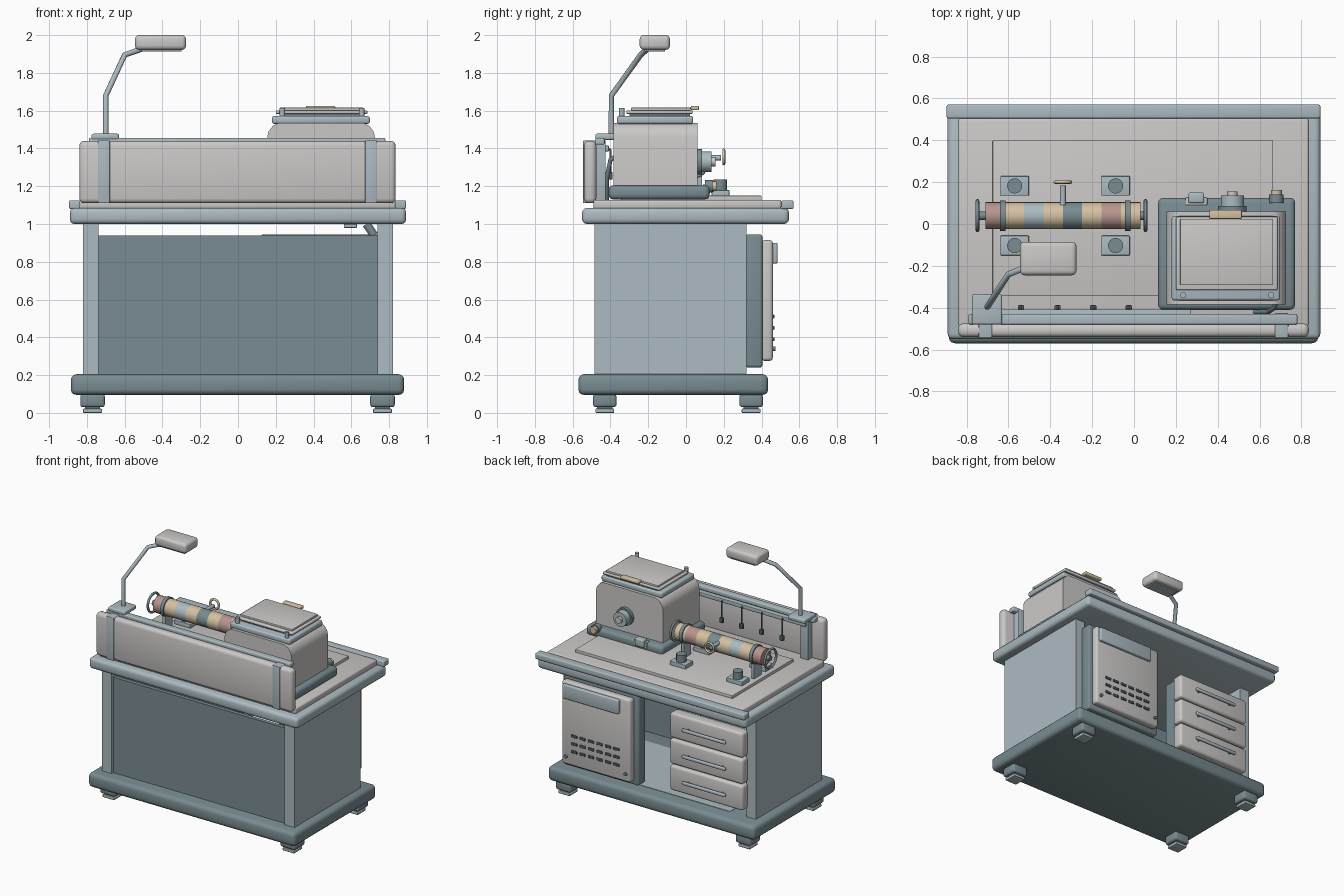
import bpy, bmesh, math
from mathutils import Vector, Matrix

if "Cube" in bpy.data.objects:
    bpy.data.objects.remove(bpy.data.objects["Cube"])


def material(name, rgb):
    lin = [((c / 255 + 0.055) / 1.055) ** 2.4 for c in rgb] + [1]
    m = bpy.data.materials.new(name)
    m.use_nodes = True
    m.diffuse_color = lin
    m.node_tree.nodes["Principled BSDF"].inputs["Base Color"].default_value = lin
    return m


GREY = material("warm grey", (203, 201, 199))
BLUE = material("pale blue", (172, 187, 193))
TEAL = material("slate teal", (121, 140, 145))
DARK = material("dark slate", (78, 92, 98))
TAN = material("tan", (212, 193, 162))
ROSE = material("dusty rose", (184, 149, 142))


def finish(name, bm, mat, smooth=True):
    bmesh.ops.recalc_face_normals(bm, faces=bm.faces)
    me = bpy.data.meshes.new(name)
    bm.to_mesh(me)
    bm.free()
    me.materials.append(mat)
    ob = bpy.data.objects.new(name, me)
    bpy.context.collection.objects.link(ob)
    if smooth:
        bpy.ops.object.select_all(action='DESELECT')
        ob.select_set(True)
        bpy.context.view_layer.objects.active = ob
        bpy.ops.object.shade_smooth_by_angle(angle=math.radians(35))
    return ob


def box(name, x, y, z, mat, bevel=0.0):
    """Box from (min, max) ranges with rounded edges."""
    bm = bmesh.new()
    bmesh.ops.create_cube(bm, size=1)
    for v in bm.verts:
        for i, (lo, hi) in enumerate((x, y, z)):
            v.co[i] = hi if v.co[i] > 0 else lo
    if bevel:
        bmesh.ops.bevel(bm, geom=bm.edges[:], offset=bevel, segments=3,
                        profile=0.5, affect='EDGES', clamp_overlap=True)
    return finish(name, bm, mat, bevel > 0)


def rod(name, a, b, r, mat, sides=24):
    """Cylinder between two points."""
    a, b = Vector(a), Vector(b)
    d = b - a
    bm = bmesh.new()
    bmesh.ops.create_cone(bm, cap_ends=True, segments=sides, radius1=r, radius2=r, depth=d.length)
    bm.transform(Matrix.Translation((a + b) / 2) @ d.to_track_quat('Z', 'Y').to_matrix().to_4x4())
    return finish(name, bm, mat)


def ring(name, centre, axis, major, minor, mat):
    """Torus around the given axis."""
    bpy.ops.mesh.primitive_torus_add(major_radius=major, minor_radius=minor,
                                     major_segments=32, minor_segments=8)
    ob = bpy.context.object
    ob.name = name
    ob.matrix_world = Matrix.Translation(centre) @ Vector(axis).to_track_quat('Z', 'Y').to_matrix().to_4x4()
    ob.data.materials.append(mat)
    bpy.ops.object.shade_smooth_by_angle(angle=math.radians(60))


def tube(name, points, r, mat):
    """Round pipe through a few points."""
    cu = bpy.data.curves.new(name, 'CURVE')
    cu.dimensions = '3D'
    cu.bevel_depth = r
    cu.bevel_resolution = 3
    cu.use_fill_caps = True
    sp = cu.splines.new('POLY')
    sp.points.add(len(points) - 1)
    for p, co in zip(sp.points, points):
        p.co = (*co, 1)
    cu.materials.append(mat)
    bpy.context.collection.objects.link(bpy.data.objects.new(name, cu))


# Feet and base
for x in (-0.77, 0.765):
    for y in (-0.43, 0.345):
        box("foot", (x - .065, x + .065), (y - .062, y + .062), (.03, .1), TEAL, .015)
        box("foot_pad", (x - .05, x + .05), (y - .05, y + .05), (0, .022), BLUE, .005)
        box("foot_neck", (x - .04, x + .04), (y - .04, y + .04), (.02, .035), TEAL)
box("base", (-.885, .88), (-.57, .435), (.095, .205), TEAL, .03)

# Cabinet
for s in (-1, 1):
    box("side_panel", sorted((s * .738, s * .82)), (-.485, .32), (.2, 1.005), BLUE)
box("front_panel", (-.74, .74), (-.465, -.435), (.2, .94), TEAL)
box("cabinet_floor", (-.6, .6), (-.3, .32), (.2, .208), BLUE)

# Worktop, mats and rear rail
box("worktop", (-.89, .89), (-.55, .545), (1, 1.085), BLUE, .025)
box("work_surface", (-.84, .835), (-.49, .505), (1.08, 1.128), GREY, .012)
box("work_mat", (-.675, .665), (-.345, .4), (1.12, 1.15), GREY, .004)
box("rear_rail", (-.895, .89), (.505, .57), (1.08, 1.125), BLUE, .008)
box("cable_clip", (.56, .63), (-.42, -.36), (.98, 1.0), BLUE, .004)
rod("cable_stub", (.72, -.4, .94), (.68, -.4, 1.0), .022, TEAL)

# Door with handle panel and louvers
box("door_frame", (.12, .765), (.315, .405), (.24, .945), TEAL, .015)
box("door", (.155, .74), (.4, .46), (.275, .915), GREY, .018)
box("door_handle", (.24, .72), (.455, .485), (.79, .9), BLUE, .01)
for row in range(3):
    for col in range(6):
        x = .27 + col * .072
        z = .39 + row * .06
        box("louver", (x - .025, x + .025), (.455, .468), (z - .01, z + .01), DARK, .004)
for x in (.19, .7):
    rod("door_screw", (x, .455, .34), (x, .475, .34), .012, TEAL, 12)

# Drawers
box("drawer_frame", (-.74, -.15), (.18, .31), (.28, .86), TEAL)
for i in range(3):
    z = .27 + i * .203
    box("drawer", (-.748, -.125), (.29, .38), (z, z + .192), GREY, .018)
    box("drawer_handle", (-.62, -.25), (.395, .415), (z + .085, z + .11), BLUE, .008)
    for x in (-.58, -.29):
        rod("handle_post", (x, .37, z + .097), (x, .4, z + .097), .009, TEAL, 12)

# Splash panel with straps, top bar and hooks
box("splash_panel", (-.84, .835), (-.54, -.475), (1.11, 1.44), GREY, .025)
for x in (-.71, .705):
    box("strap", (x - .032, x + .032), (-.545, -.425), (1.11, 1.442), BLUE, .005)
box("top_bar", (-.79, .78), (-.48, -.43), (1.42, 1.455), BLUE, .008)
box("hook_rail", (-.73, .27), (-.48, -.408), (1.385, 1.415), BLUE, .004)
for x in (-.54, -.365, -.195, -.025):
    tube("hook", [(x, -.41, 1.4), (x, -.4, 1.39), (x, -.4, 1.27)], .006, DARK)
    box("hook_tool", (x - .015, x + .015), (-.412, -.388), (1.235, 1.275), DARK, .005)

# Lamp
box("lamp_foot", (-.775, -.63), (-.48, -.335), (1.445, 1.478), BLUE, .01)
tube("lamp_arm", [(-.7, -.395, 1.47), (-.7, -.395, 1.68), (-.6, -.24, 1.895), (-.5, -.2, 1.93)], .015, BLUE)
box("lamp_head", (-.545, -.275), (-.245, -.085), (1.922, 2), GREY, .022)
box("lamp_diffuser", (-.51, -.3), (-.22, -.11), (1.913, 1.925), BLUE)

# Banded roller with end rings, brackets and pull ring
AX, AZ = .04, 1.32
bands = (ROSE, TAN, BLUE, TAN, TEAL, TAN, ROSE, TAN)
for i, m in enumerate(bands):
    x = -.71 + i * .0925
    rod("roller_band", (x, AX, AZ), (x + .0925, AX, AZ), .064, m, 32)
rod("roller_axle", (-.75, AX, AZ), (.055, AX, AZ), .02, TEAL)
for x in (-.748, .055):
    ring("roller_end_ring", (x, AX, AZ), (1, 0, 0), .07, .009, TEAL)
for x in (-.628, -.03):
    rod("roller_bracket", (x - .013, AX, AZ), (x + .013, AX, AZ), .073, TEAL, 32)
    box("bracket_post", (x - .013, x + .013), (AX - .045, AX + .045), (1.14, AZ), BLUE, .004)
rod("pull_arm", (-.34, .09, 1.35), (-.34, .185, 1.35), .014, BLUE)
ring("pull_ring", (-.34, .2, 1.355), (0, 1, 0), .037, .008, TAN)

# Control knobs on the mat
for x in (-.57, -.088):
    for y in (.182, -.103):
        box("knob_plate", (x - .068, x + .068), (y - .047, y + .047), (1.14, 1.18), BLUE, .004)
        rod("control_knob", (x, y, 1.18), (x, y, 1.235), .036, TEAL)

# Machine housing
box("machine_base", (.115, .77), (-.41, .125), (1.13, 1.205), TEAL, .025)
bm = bmesh.new()
half = [(.285, 1.2), (.285, 1.46), (.278, 1.49), (.255, 1.52), (.225, 1.535)]
outline = [(.44 + x, z) for x, z in half] + [(.44 - x, z) for x, z in reversed(half)]
face = bm.faces.new([bm.verts.new((x, -.385, z)) for x, z in outline])
ext = bmesh.ops.extrude_face_region(bm, geom=[face])
bmesh.ops.translate(bm, vec=(0, .445, 0), verts=[g for g in ext["geom"] if isinstance(g, bmesh.types.BMVert)])
finish("machine_body", bm, GREY)
box("machine_collar", (.18, .698), (-.365, .038), (1.53, 1.572), BLUE, .012)
box("lid_seal", (.235, .665), (-.3, .02), (1.565, 1.59), TEAL)
box("lid", (.2, .685), (-.315, .035), (1.583, 1.602), GREY, .006)
box("lid_panel", (.22, .665), (-.29, .025), (1.6, 1.616), GREY, .004)
box("lid_handle", (.36, .515), (.025, .068), (1.603, 1.626), TAN, .006)
for x in (.235, .655):
    rod("lid_pin", (x, -.34, 1.565), (x, -.34, 1.615), .015, BLUE, 16)

# Machine dial, latch, side knob and cable
rod("dial_plate", (.47, .05, 1.33), (.47, .085, 1.33), .068, TEAL, 32)
rod("dial", (.47, .08, 1.33), (.47, .135, 1.33), .055, BLUE, 32)
rod("dial_hub", (.47, .13, 1.33), (.47, .155, 1.33), .025, GREY)
box("latch", (.26, .335), (.1, .15), (1.17, 1.23), BLUE, .008)
box("latch_plate", (.245, .35), (.09, .128), (1.16, 1.21), GREY, .004)
rod("side_knob", (.68, .1, 1.2), (.68, .14, 1.2), .034, TEAL)
rod("side_knob_cap", (.68, .14, 1.2), (.68, .162, 1.2), .026, TAN)
tube("power_cable", [(.68, -.37, 1.36), (.67, -.4, 1.34), (.64, -.42, 1.24), (.58, -.42, 1.13)], .012, TEAL)
